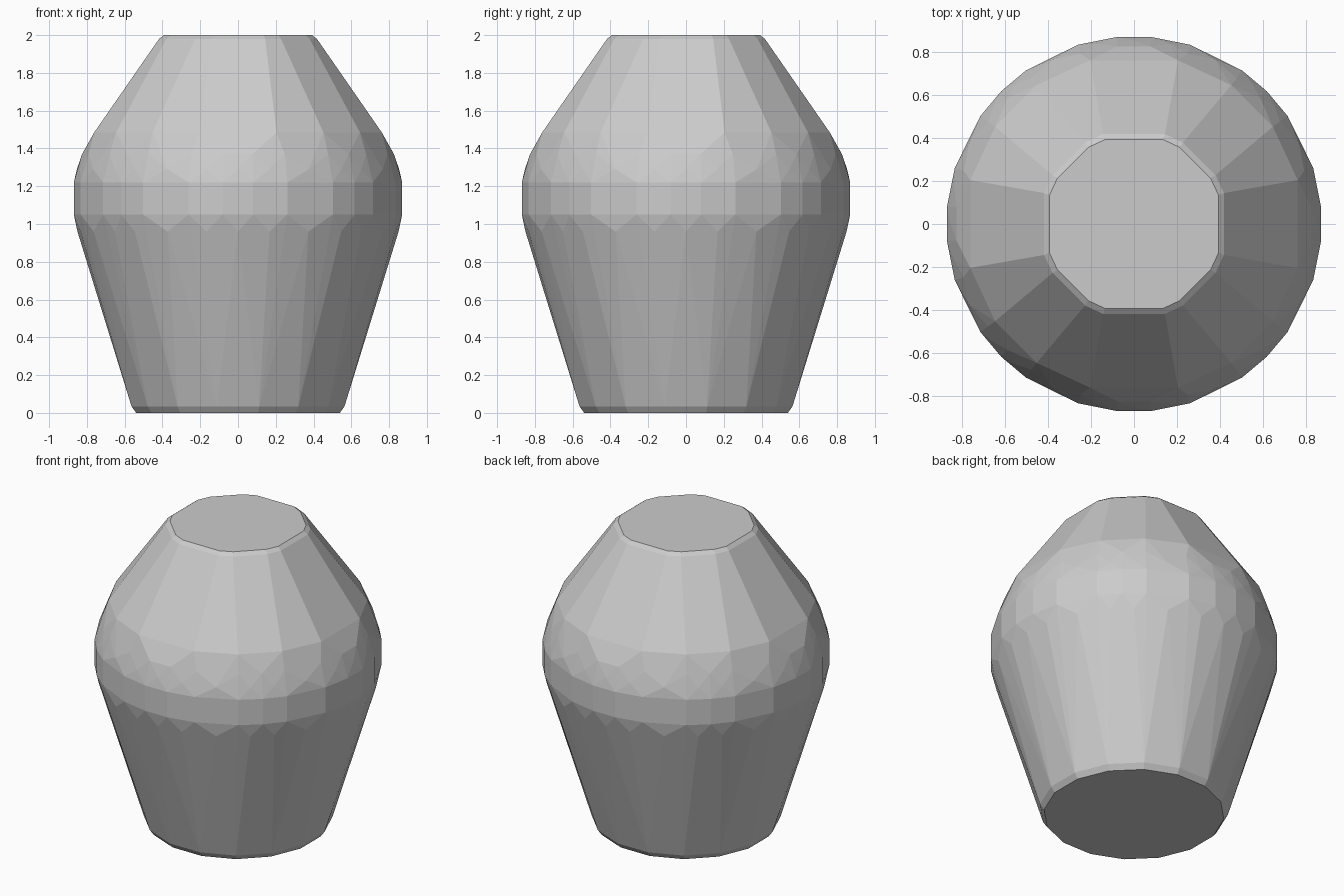
import bpy, bmesh
from math import radians, cos, sin

if "Cube" in bpy.data.objects:
    bpy.data.objects.remove(bpy.data.objects["Cube"])

# Facet directions inside one quadrant, repeated four times around the body
RIM = (19, 31, 59, 71)
BELT = (5.3, 17.4, 35.1, 45, 54.9, 72.6, 84.7)
SHOULDER = (15, 35, 55, 75)
BETWEEN = (0, 11.3, 26, 40, 50, 64, 78.7)
FOOT = (11.25, 33.75, 56.25, 78.75)

# Profile: height, radius, facet directions
PROFILE = (
    (0.00, 0.550, FOOT), (0.035, 0.575, FOOT),
    (0.96, 0.850, BETWEEN), (1.05, 0.873, BELT),
    (1.22, 0.873, BELT), (1.29, 0.853, BETWEEN),
    (1.37, 0.829, BELT), (1.485, 0.788, SHOULDER),
    (1.98, 0.442, RIM), (2.00, 0.415, RIM),
)

# Faceted jar body: a tight skin over the rings
bm = bmesh.new()
for z, r, angles in PROFILE:
    for quarter in range(4):
        for a in angles:
            t = radians(a + 90 * quarter)
            bm.verts.new((r * cos(t), r * sin(t), z))
hull = bmesh.ops.convex_hull(bm, input=bm.verts[:])
loose = [v for v in bm.verts if not v.link_faces]
bmesh.ops.delete(bm, geom=loose, context='VERTS')

# Merge coplanar triangles into clean flat facets
bmesh.ops.dissolve_limit(bm, angle_limit=radians(1.5), verts=bm.verts[:], edges=bm.edges[:])
bmesh.ops.recalc_face_normals(bm, faces=bm.faces[:])

mesh = bpy.data.meshes.new("jar_body")
bm.to_mesh(mesh)
bm.free()
jar = bpy.data.objects.new("jar_body", mesh)
bpy.context.collection.objects.link(jar)
